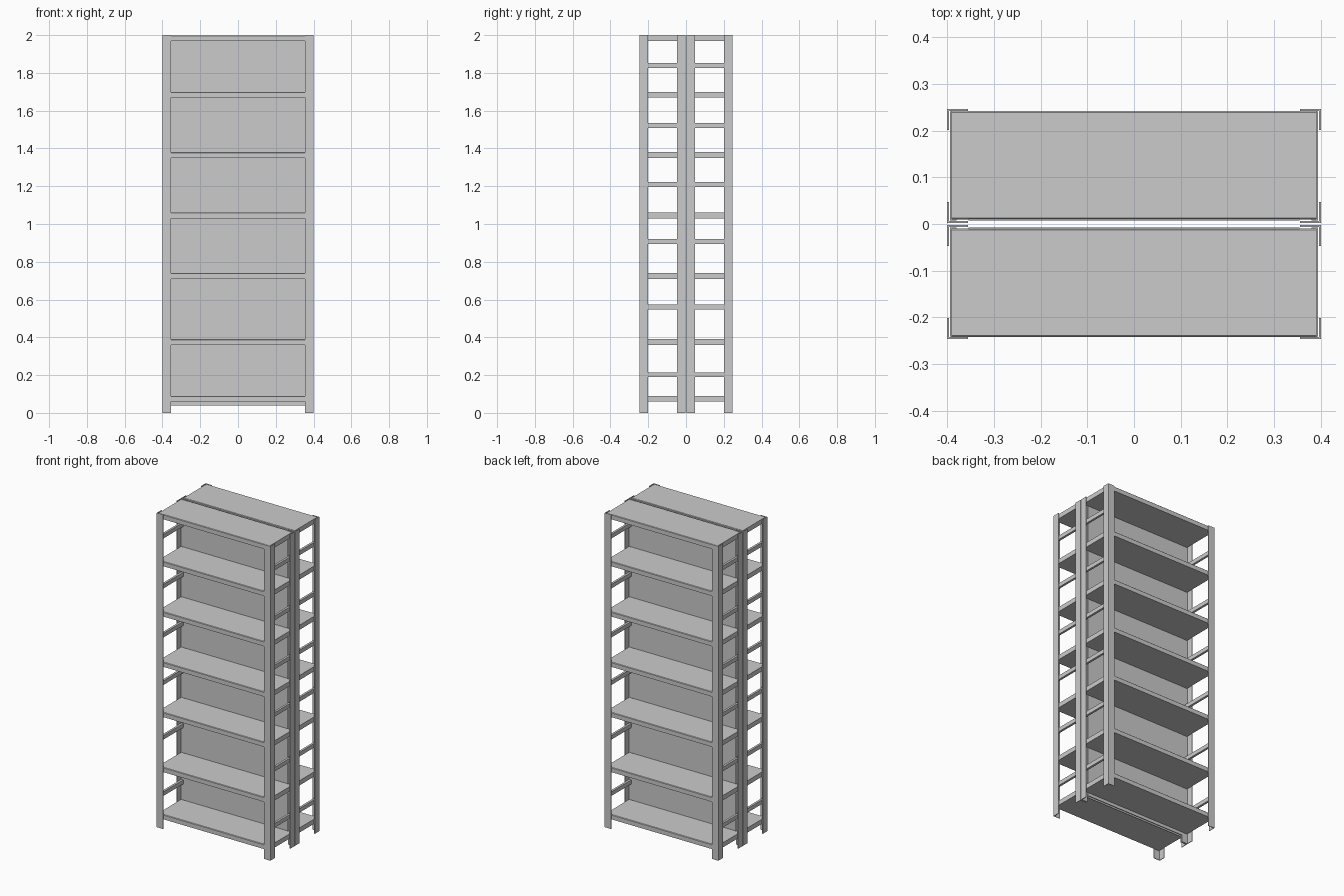
import bpy, bmesh

if "Cube" in bpy.data.objects:
    bpy.data.objects.remove(bpy.data.objects["Cube"])


def prism(name, profile, axis, lo, hi, mirror=(False, True)):
    """Extrude a closed 2D profile along axis; mirror about the world origin."""
    def point(a, b, t):
        return {"x": (t, a, b), "y": (a, t, b), "z": (a, b, t)}[axis]
    bm = bmesh.new()
    face = bm.faces.new([bm.verts.new(point(a, b, lo)) for a, b in profile])
    ext = bmesh.ops.extrude_face_region(bm, geom=[face])
    step = [hi - lo if c == axis else 0 for c in "xyz"]
    bmesh.ops.translate(bm, vec=step,
                        verts=[v for v in ext["geom"] if isinstance(v, bmesh.types.BMVert)])
    bmesh.ops.recalc_face_normals(bm, faces=bm.faces)
    mesh = bpy.data.meshes.new(name)
    bm.to_mesh(mesh)
    bm.free()
    obj = bpy.data.objects.new(name, mesh)
    bpy.context.collection.objects.link(obj)
    mod = obj.modifiers.new("Mirror", "MIRROR")
    mod.use_axis = (mirror[0], mirror[1], False)
    return obj


def rect(a0, a1, b0, b1):
    return [(a0, b0), (a1, b0), (a1, b1), (a0, b1)]


def angle_iron(y, d):
    """L section with its corner at x = 0.4 and a leg running in direction d."""
    w, t = 0.045, 0.004
    return [(0.4, y), (0.4, y + d * w), (0.4 - t, y + d * w),
            (0.4 - t, y + d * t), (0.4 - w, y + d * t), (0.4 - w, y)]


# Angle-iron uprights: outer corners and back-to-back centre pair
prism("outer_post", angle_iron(-0.246, 1), "z", 0, 2.0, (True, True))
prism("centre_post", angle_iron(-0.002, -1), "z", 0, 2.0, (True, True))

# Shelves with a small chamfer on the long upper edges, one per side
for i, top in enumerate([0.09, 0.39, 0.74, 1.06, 1.38, 1.70, 1.999]):
    section = [(-0.242, top - 0.03), (-0.01, top - 0.03), (-0.01, top - 0.003),
               (-0.013, top), (-0.239, top), (-0.242, top - 0.003)]
    prism(f"shelf_{i + 1}", section, "x", -0.391, 0.391)

# Side rails halfway between shelves
for i, z in enumerate([0.202, 0.56, 0.908, 1.21, 1.522, 1.84]):
    prism(f"side_rail_{i + 1}", rect(0.38, 0.394, z - 0.013, z + 0.013),
          "y", -0.241, -0.007, (True, True))

# Thin back panels with a narrow gap between the two racks
prism("back_panel", rect(-0.3545, 0.3545, -0.011, -0.007), "z", 0.04, 1.998)
